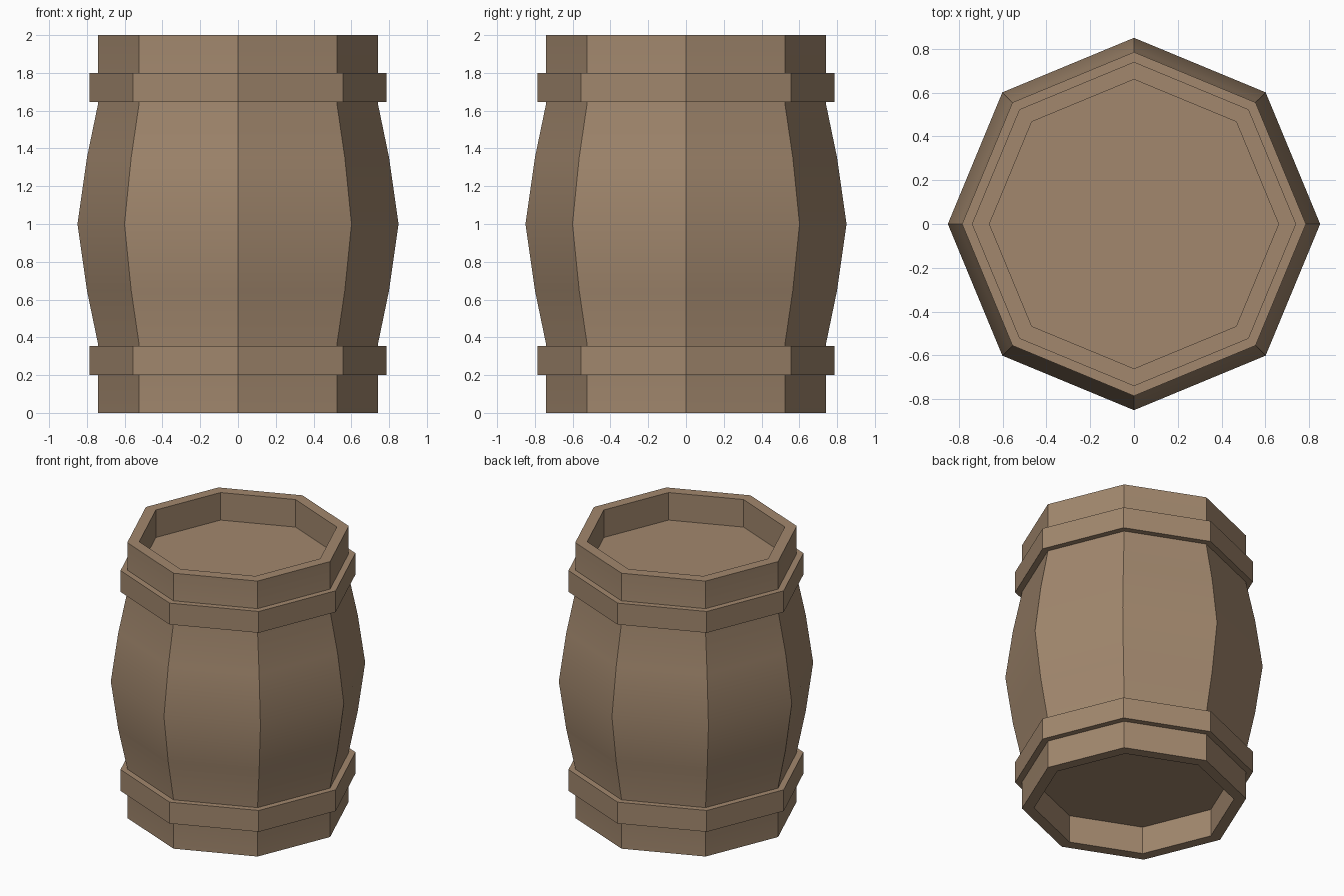
import bpy, bmesh, math

if "Cube" in bpy.data.objects:
    bpy.data.objects.remove(bpy.data.objects["Cube"])

SIDES = 8

# Shared wood material
wood = bpy.data.materials.new("wood")
wood.diffuse_color = (0.36, 0.245, 0.155, 1)
wood.use_nodes = True
wood.node_tree.nodes["Principled BSDF"].inputs["Base Color"].default_value = wood.diffuse_color


def lathe(name, profile, closed=False):
    """Revolve (radius, z) points into an eight-sided solid with corners on the axes.
    An open profile is capped at both ends."""
    bm = bmesh.new()
    rings = []
    for r, z in profile:
        rings.append([bm.verts.new((r * math.cos(math.tau * i / SIDES),
                                    r * math.sin(math.tau * i / SIDES), z))
                      for i in range(SIDES)])
    pairs = list(zip(rings, rings[1:]))
    if closed:
        pairs.append((rings[-1], rings[0]))
    else:
        bm.faces.new(rings[0])
        bm.faces.new(rings[-1])
    for a, b in pairs:
        for i in range(SIDES):
            j = (i + 1) % SIDES
            bm.faces.new((a[i], a[j], b[j], b[i]))
    bmesh.ops.recalc_face_normals(bm, faces=bm.faces)
    mesh = bpy.data.meshes.new(name)
    bm.to_mesh(mesh)
    bm.free()
    mesh.materials.append(wood)
    obj = bpy.data.objects.new(name, mesh)
    bpy.context.collection.objects.link(obj)
    # Smooth along the bulge, sharp between the eight sides
    bpy.ops.object.select_all(action='DESELECT')
    obj.select_set(True)
    bpy.context.view_layer.objects.active = obj
    bpy.ops.object.shade_smooth_by_angle(angle=math.radians(30))
    return obj


# Barrel body: recessed bottom, bulging wall, recessed lid (mirrored about z = 1)
lower = [(0.66, 0.2), (0.66, 0.0), (0.74, 0.0), (0.74, 0.36), (0.80, 0.65)]
upper = [(r, 2 - z) for r, z in reversed(lower)]
lathe("barrel_body", lower + [(0.85, 1.0)] + upper)

# Hoops, slightly sunk into the wall
for name, z0 in (("lower_hoop", 0.2), ("upper_hoop", 1.645)):
    z1 = z0 + 0.155
    lathe(name, [(0.73, z0), (0.785, z0), (0.785, z1), (0.73, z1)], closed=True)
